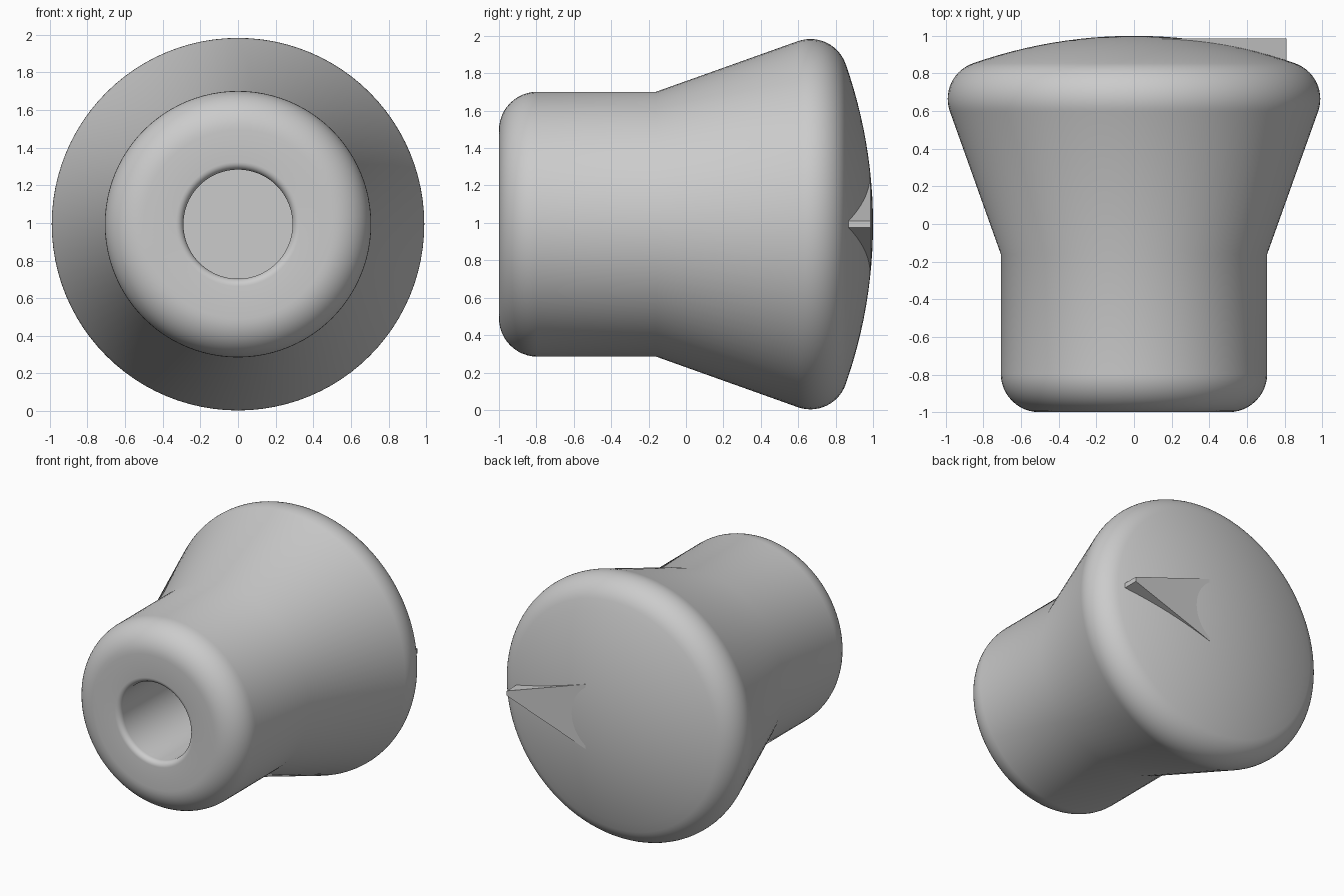
import bpy, bmesh
from math import sin, cos, radians, asin, degrees, tau
from mathutils import Vector

cube = bpy.data.objects.get("Cube")
if cube:
    bpy.data.objects.remove(cube, do_unlink=True)

AXIS_Z = 0.993  # height of the knob's turning axis

grey = bpy.data.materials.new("plain_grey")
grey.use_nodes = True
colour = (0.6, 0.6, 0.6, 1)
grey.diffuse_color = colour
grey.node_tree.nodes["Principled BSDF"].inputs["Base Color"].default_value = colour


def arc(r, y, radius, start, end, steps):
    """Profile arc; angles in degrees from +radius towards +y."""
    angles = [radians(start + (end - start) * i / steps) for i in range(steps + 1)]
    return [(r + radius * cos(a), y + radius * sin(a)) for a in angles]


def finish(bm, name, smooth):
    bmesh.ops.recalc_face_normals(bm, faces=bm.faces[:])
    mesh = bpy.data.meshes.new(name)
    bm.to_mesh(mesh)
    bm.free()
    mesh.materials.append(grey)
    obj = bpy.data.objects.new(name, mesh)
    obj.location.z = AXIS_Z
    bpy.context.collection.objects.link(obj)
    if smooth:
        bpy.ops.object.select_all(action="DESELECT")
        obj.select_set(True)
        bpy.context.view_layer.objects.active = obj
        bpy.ops.object.shade_smooth_by_angle(angle=radians(35))
    return obj


# Knob body: shaft hole, round-edged stem, flared skirt and shallow dome
dome_radius = 2.58
dome_edge = degrees(asin(0.79 / (dome_radius - 0.2)))
profile = [(0, 0), (0.29, 0)]
profile += arc(0.33, -0.96, 0.04, 180, 270, 6)
profile += arc(0.503, -0.795, 0.205, -90, 0, 12)
profile += [(0.708, -0.16)]
profile += arc(0.79, 0.665, 0.2, -19, 90 - dome_edge, 14)
profile += arc(0, 1 - dome_radius, dome_radius, 90 - dome_edge, 90, 12)[1:-1]
profile += [(0, 1)]

bm = bmesh.new()
verts = [bm.verts.new((r, y, 0)) for r, y in profile]
edges = [bm.edges.new(pair) for pair in zip(verts, verts[1:])]
bmesh.ops.spin(bm, geom=verts + edges, cent=(0, 0, 0), axis=(0, 1, 0),
               angle=tau, steps=96, use_duplicate=False)
bmesh.ops.remove_doubles(bm, verts=bm.verts[:], dist=0.0005)
finish(bm, "knob_body", True)

# Pointer: flat-topped wedge rising out of the dome, tapering to the left rim
bm = bmesh.new()
outline = [(0.81, -0.018), (0.81, 0.018), (0.15, 0.245), (0.15, -0.245)]
base = bm.faces.new([bm.verts.new((x, 0.8, z)) for x, z in outline])
top = bmesh.ops.extrude_face_region(bm, geom=[base])["geom"]
bmesh.ops.translate(bm, vec=Vector((0, 0.186, 0)),
                    verts=[v for v in top if isinstance(v, bmesh.types.BMVert)])
finish(bm, "pointer", False)
